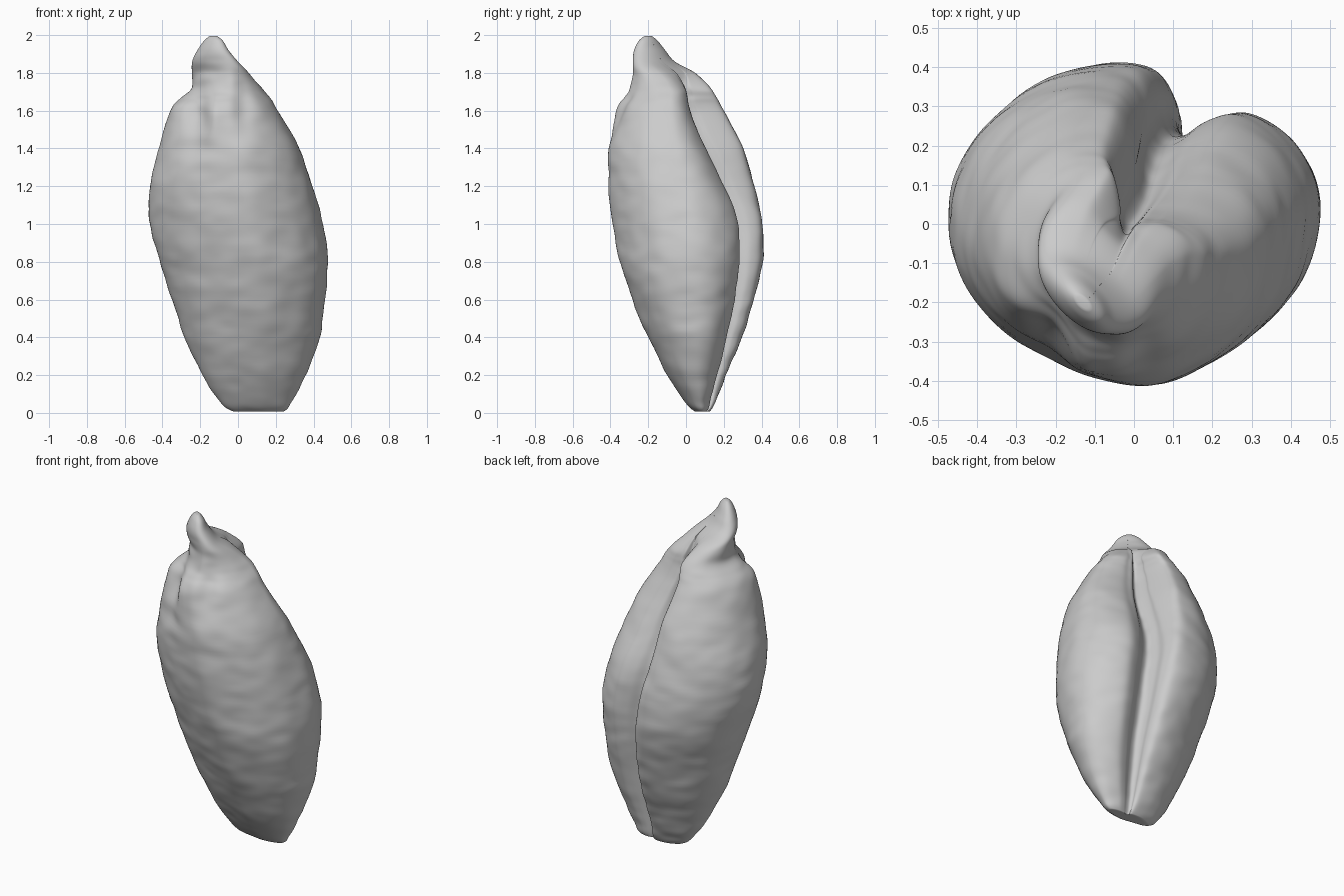
import bpy, bmesh, math
from mathutils import Vector, noise

cube = bpy.data.objects.get("Cube")
if cube:
    bpy.data.objects.remove(cube)


def spline(points, i, t, closed):
    """Catmull-Rom sample between points i and i + 1."""
    n = len(points)
    pick = lambda k: Vector(points[k % n] if closed else points[min(max(k, 0), n - 1)])
    a, b, c, d = (pick(i + k) for k in (-1, 0, 1, 2))
    return b + (c - a) * (t / 2) + (a * 2 - b * 5 + c * 4 - d) * (t * t / 2) + (b * 3 - a - c * 3 + d) * (t ** 3 / 2)


def sample(points, steps, closed=False):
    spans = len(points) - (0 if closed else 1)
    out = [spline(points, i, k / steps, closed) for i in range(spans) for k in range(steps)]
    return out if closed else out + [Vector(points[-1])]


def smooth(low, high, value):
    t = min(max((value - low) / (high - low), 0), 1)
    return t * t * (3 - 2 * t)


# Cross-section with an open crease between two rounded lobes
SECTION = [(.475, 0), (.455, .12), (.39, .215), (.285, .28), (.2, .265), (.14, .225),
           (.095, .22), (.07, .27), (.07, .34), (.035, .4),
           (-.05, .415), (-.17, .395), (-.3, .325), (-.4, .215), (-.455, .08), (-.455, -.06),
           (-.395, -.18), (-.29, -.28), (-.165, -.345), (-.04, -.39), (.1, -.41), (.24, -.36),
           (.355, -.28), (.44, -.16)]

# Height, then the x and y extents of the kernel at that height
EXTENTS = [(.005, -.02, .24, .05, .12), (.05, -.09, .285, 0, .15), (.2, -.19, .36, -.1, .215),
           (.4, -.28, .43, -.2, .295), (.6, -.35, .46, -.285, .36), (.8, -.415, .475, -.35, .405),
           (1, -.465, .45, -.385, .405), (1.2, -.465, .395, -.41, .365), (1.4, -.42, .325, -.41, .3),
           (1.6, -.36, .21, -.37, .2), (1.67, -.3, .165, -.325, .16), (1.72, -.25, .125, -.3, .13),
           (1.8, -.245, .06, -.283, .05), (1.86, -.245, 0, -.283, -.06), (1.92, -.215, -.05, -.275, -.11),
           (1.97, -.18, -.08, -.25, -.15), (1.995, -.15, -.11, -.22, -.18)]

# Germ modelling: centre, radii and push of each dent or fold
FOLDS = [((-.23, -.33, 1.6), (.07, .2, .14), (.02, .05, 0)),
         ((-.14, -.36, 1.56), (.05, .15, .14), (0, -.02, 0)),
         ((-.2, -.37, 1.4), (.12, .15, .04), (0, .02, 0)),
         ((.02, -.34, 1.6), (.05, .15, .14), (0, .025, 0))]


def shape(p):
    """Folds around the germ plus fine skin wrinkles."""
    offset = Vector()
    for centre, radii, push in FOLDS:
        d = sum(((p[k] - centre[k]) / radii[k]) ** 2 for k in range(3))
        offset += Vector(push) * math.exp(-d)
    out = Vector((p.x, p.y, 0)).normalized()
    wrinkle = noise.noise(Vector((p.x * 9, p.y * 9, p.z * 20))) * .006
    wrinkle += noise.noise(Vector((p.x * 4, p.y * 4, p.z * 6))) * .008
    return p + offset + out * wrinkle * (1 - smooth(1.75, 1.95, p.z))


ring = sample(SECTION, 7, closed=True)
levels = sample(EXTENTS, 10)
bm = bmesh.new()
rows = []
for z, x0, x1, y0, y1 in levels:
    row = []
    round_off = smooth(1.7, 1.88, z)
    lean = smooth(.95, 1.65, z)
    for x, y in ring:
        # Towards the beak one lobe sits lower and the crease deepens
        if y > 0:
            y *= 1 - lean * (.45 * smooth(0, .25, x) + .35 * math.exp(-((x - .1) / .05) ** 2))
        u, v = (x + .46) / .935, (y + .41) / .825
        # The crease fades out into the slanted oval beak
        a = math.atan2(y, x)
        u += (.5 + .5 * math.cos(a + .3) - u) * round_off
        v += (.5 + .5 * math.sin(a - .3) - v) * round_off
        row.append(bm.verts.new(shape(Vector((x0 + (x1 - x0) * u, y0 + (y1 - y0) * v, z)))))
    rows.append(row)

# Skin faces and the two closed ends
count = len(ring)
for low, high in zip(rows, rows[1:]):
    for i in range(count):
        j = (i + 1) % count
        bm.faces.new((low[i], low[j], high[j], high[i]))
for row, lift in ((rows[0], .012), (rows[-1], .005)):
    middle = sum((v.co for v in row), Vector()) / count
    tip = bm.verts.new(middle + Vector((0, 0, lift)))
    for i in range(count):
        bm.faces.new((row[i], row[(i + 1) % count], tip))
# Soften the crease and the folds
for _ in range(3):
    bmesh.ops.smooth_vert(bm, verts=bm.verts, factor=.4, use_axis_x=True, use_axis_y=True, use_axis_z=True)
bmesh.ops.recalc_face_normals(bm, faces=bm.faces)

mesh = bpy.data.meshes.new("kernel")
bm.to_mesh(mesh)
bm.free()
kernel = bpy.data.objects.new("kernel", mesh)
bpy.context.collection.objects.link(kernel)
for face in mesh.polygons:
    face.use_smooth = True

# Plain grey skin
skin = bpy.data.materials.new("plain_grey")
skin.use_nodes = True
grey = (.6, .6, .6, 1)
skin.diffuse_color = grey
skin.node_tree.nodes["Principled BSDF"].inputs["Base Color"].default_value = grey
mesh.materials.append(skin)
